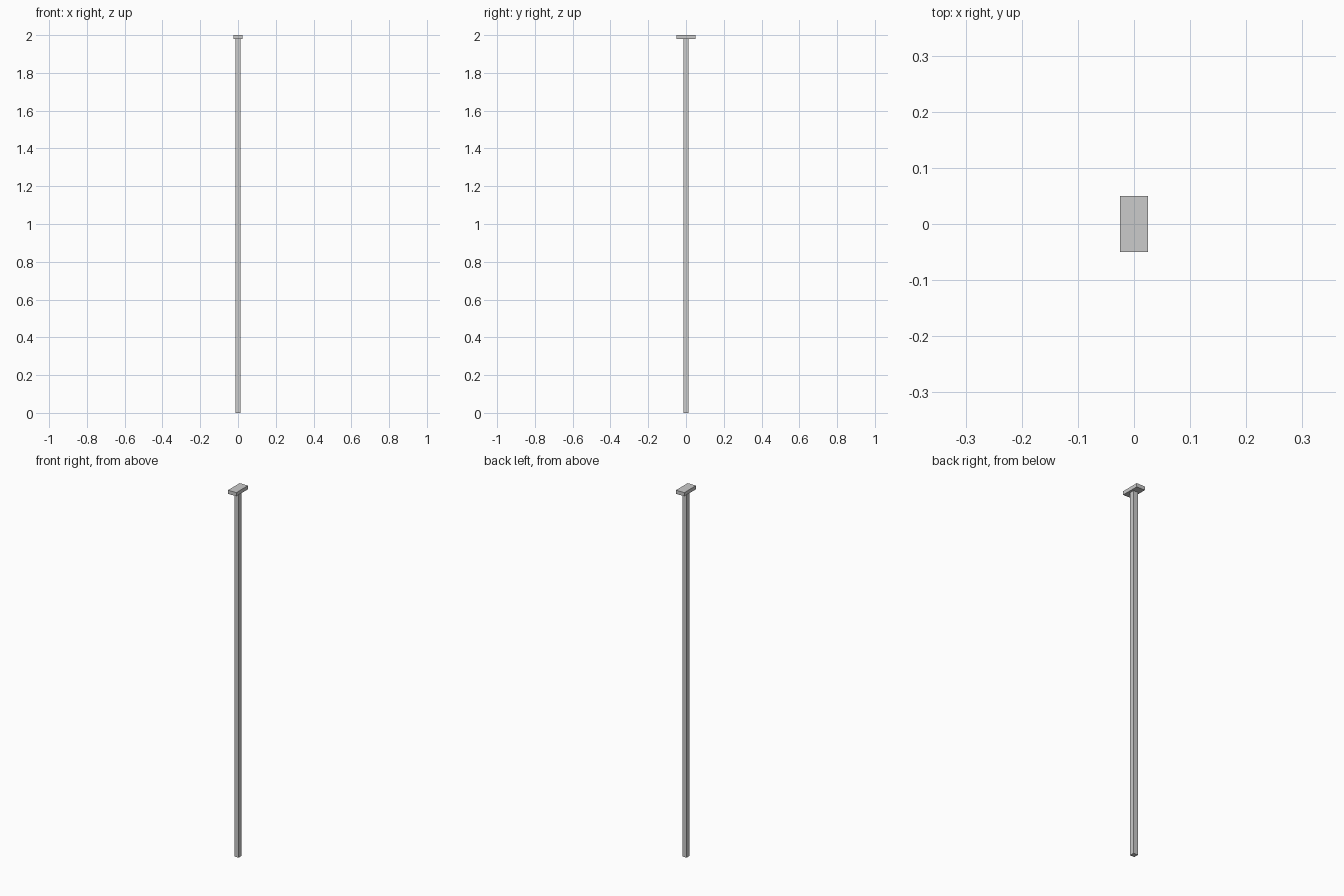
import bpy

if "Cube" in bpy.data.objects:
    bpy.data.objects.remove(bpy.data.objects["Cube"])


def box(name, size, bottom):
    """Box centred on x = y = 0, standing on the given height."""
    bpy.ops.mesh.primitive_cube_add(size=1, location=(0, 0, bottom + size[2] / 2))
    ob = bpy.context.object
    ob.name = name
    ob.scale = size
    bpy.ops.object.transform_apply(location=False, rotation=False, scale=True)
    return ob


HEIGHT = 2.0
CAP_HEIGHT = 0.02

# Slender square post
box("post", (0.026, 0.026, HEIGHT - CAP_HEIGHT), 0)

# Flat rectangular cap, long side along y
box("cap", (0.05, 0.10, CAP_HEIGHT), HEIGHT - CAP_HEIGHT)
